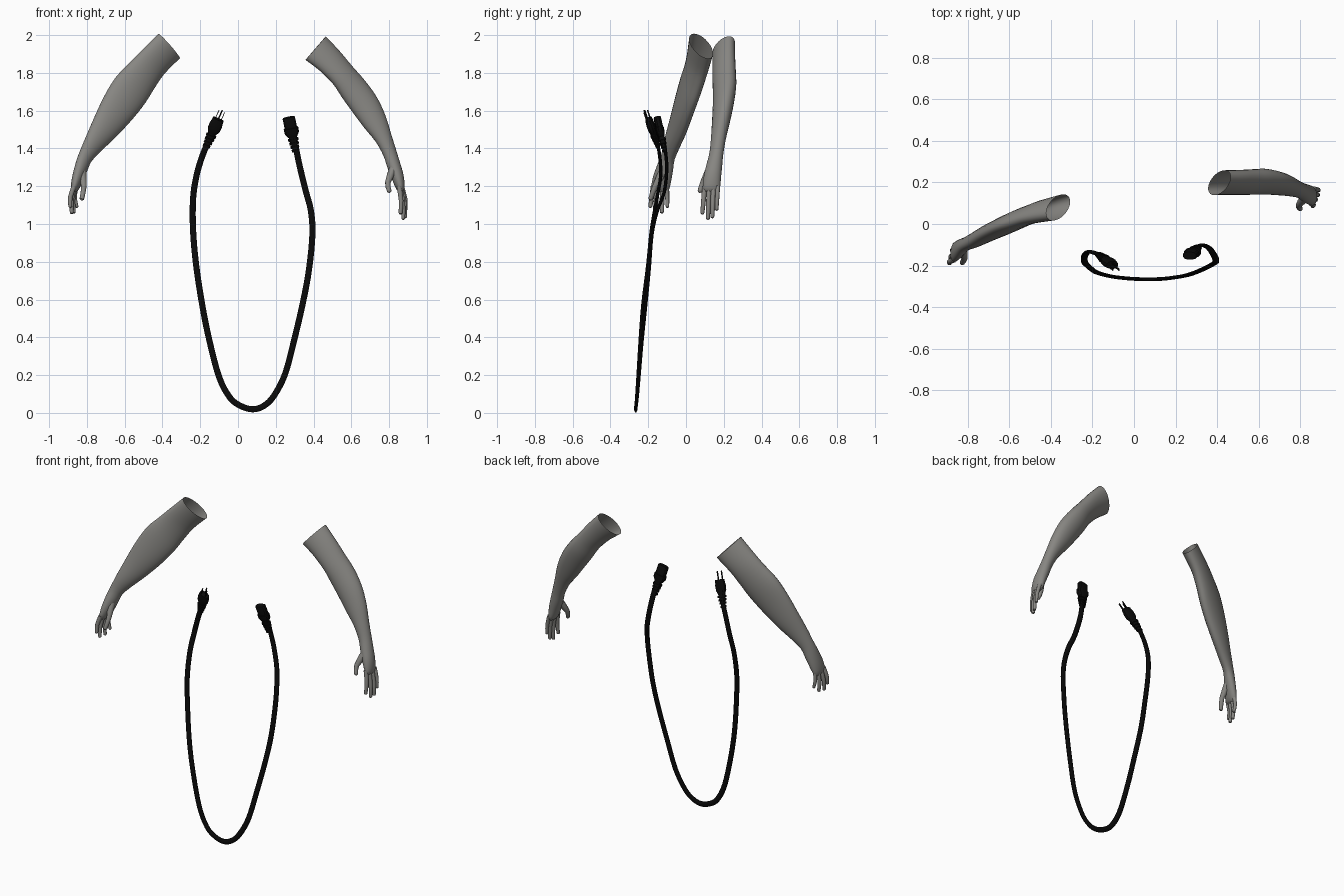
import bpy, bmesh, math
from mathutils import Vector

if "Cube" in bpy.data.objects:
    bpy.data.objects.remove(bpy.data.objects["Cube"])


def material(name, rgb):
    m = bpy.data.materials.new(name)
    m.diffuse_color = (*rgb, 1)
    m.use_nodes = True
    m.node_tree.nodes["Principled BSDF"].inputs["Base Color"].default_value = m.diffuse_color
    return m


SKIN = material("warm_grey", (0.245, 0.24, 0.225))
BLACK = material("black", (0.003, 0.003, 0.003))


def spline(rows, steps):
    """Catmull-Rom interpolation of rows of numbers."""
    out = []
    n = len(rows)
    for i in range(n - 1):
        p = [rows[max(0, min(n - 1, i + k))] for k in (-1, 0, 1, 2)]
        for s in range(steps):
            t = s / steps
            out.append([0.5 * (2 * b + (c - a) * t + (2 * a - 5 * b + 4 * c - d) * t * t
                               + (3 * b - a - 3 * c + d) * t ** 3)
                        for a, b, c, d in zip(*p)])
    out.append(list(rows[-1]))
    return out


def loft(name, rows, sides, mat, steps=3, cap_start=True, cap_end=True, power=1.0, angle=40,
         lean=(0, 0)):
    """Sweep an ellipse along rows of (x, y, z, in-plane radius, depth radius).
    lean slants the ellipse, from the first value at the start to the second at the end."""
    rows = spline(rows, steps) if steps > 1 else rows
    pts = [Vector(r[:3]) for r in rows]
    bm = bmesh.new()
    rings = []
    for i, r in enumerate(rows):
        t = (pts[min(i + 1, len(pts) - 1)] - pts[max(i - 1, 0)]).normalized()
        u = t.cross(Vector((0, 1, 0))).normalized()
        v = t.cross(u)
        slant = lean[0] + (lean[1] - lean[0]) * i / (len(rows) - 1)
        ring = []
        for k in range(sides):
            w = 2 * math.pi * (k + 0.5) / sides
            c, s = math.cos(w), math.sin(w + slant)
            c = math.copysign(abs(c) ** power, c)
            s = math.copysign(abs(s) ** power, s)
            ring.append(bm.verts.new(pts[i] + u * (c * r[3]) + v * (s * r[4])))
        rings.append(ring)
    for a, b in zip(rings, rings[1:]):
        for k in range(sides):
            j = (k + 1) % sides
            bm.faces.new((a[k], a[j], b[j], b[k]))
    if cap_start:
        bm.faces.new(rings[0][::-1])
    if cap_end:
        bm.faces.new(rings[-1])
    bmesh.ops.recalc_face_normals(bm, faces=bm.faces)
    me = bpy.data.meshes.new(name)
    bm.to_mesh(me)
    bm.free()
    me.materials.append(mat)
    ob = bpy.data.objects.new(name, me)
    bpy.context.collection.objects.link(ob)
    bpy.ops.object.select_all(action='DESELECT')
    ob.select_set(True)
    bpy.context.view_layer.objects.active = ob
    bpy.ops.object.shade_smooth_by_angle(angle=math.radians(angle))
    return ob


def digit(name, base, mid, tip, r, root=1.1):
    """A finger: tapered tube with a rounded tip."""
    b, m, t = Vector(base), Vector(mid), Vector(tip)
    d = (t - m).normalized()
    rows = [(*b, r * root, r * root), (*m, r, r), (*(t - d * r), r * 0.85, r * 0.85),
            (*(t - d * r * 0.3), r * 0.6, r * 0.6), (*t, r * 0.15, r * 0.15)]
    loft(name, rows, 10, SKIN, 2)


def hand(side, knuckle, spread, tips, bend, thumb):
    """Four fingers fanned across the knuckles, and a thumb."""
    k = Vector(knuckle)
    for i, (n, tip) in enumerate(zip(("index", "middle", "ring", "little"), tips)):
        base = k + Vector(spread) * (i - 1.5)
        mid = base.lerp(Vector(tip), 0.5) + Vector((bend, 0, 0))
        digit(f"{side}_{n}_finger", base, mid, tip, 0.0125 if i < 3 else 0.011)
    digit(f"{side}_thumb", *thumb, 0.015, 1.6)


# Forearms with palms, open at the upper end
left_arm = [
    (-.365, .08, 1.942, .087, .064), (-.45, .062, 1.857, .087, .058),
    (-.508, .043, 1.787, .094, .055), (-.569, .017, 1.709, .104, .054),
    (-.632, -.012, 1.617, .097, .051), (-.70, -.043, 1.516, .078, .047),
    (-.759, -.073, 1.431, .057, .042), (-.807, -.095, 1.356, .040, .036),
    (-.829, -.11, 1.30, .036, .043), (-.849, -.126, 1.24, .031, .049),
    (-.864, -.137, 1.19, .022, .047), (-.870, -.141, 1.17, .009, .032)]
right_arm = [
    (.411, .199, 1.931, .083, .060), (.481, .200, 1.868, .075, .060),
    (.556, .202, 1.786, .070, .062), (.611, .204, 1.715, .076, .062),
    (.672, .197, 1.63, .076, .056), (.725, .185, 1.54, .065, .048),
    (.770, .172, 1.455, .046, .040), (.804, .161, 1.375, .037, .037),
    (.825, .150, 1.31, .036, .042), (.845, .140, 1.25, .033, .046),
    (.860, .134, 1.19, .023, .045), (.866, .132, 1.17, .009, .030)]
loft("left_forearm", left_arm, 24, SKIN, 3, cap_start=False, lean=(-.55, -.2))
loft("right_forearm", right_arm, 24, SKIN, 3, cap_start=False, lean=(-.5, .1))

# Fingers and thumbs
hand("left", (-.862, -.137, 1.20), (.004, .024, 0),
     [(-.888, -.190, 1.085), (-.880, -.167, 1.052), (-.868, -.128, 1.055), (-.852, -.098, 1.085)],
     -.010, [(-.826, -.122, 1.275), (-.816, -.163, 1.20), (-.828, -.190, 1.125)])
hand("right", (.860, .134, 1.20), (.005, .023, 0),
     [(.860, .086, 1.05), (.875, .116, 1.022), (.885, .139, 1.030), (.890, .162, 1.07)],
     .007, [(.822, .128, 1.29), (.793, .090, 1.22), (.802, .070, 1.165)])

# Flat hanging cord
path = [
    (-.163, -.150, 1.425), (-.196, -.137, 1.34), (-.222, -.135, 1.245), (-.238, -.155, 1.13),
    (-.238, -.183, .97), (-.222, -.202, .785), (-.190, -.228, .575), (-.153, -.242, .39),
    (-.100, -.254, .19), (-.042, -.261, .08), (.016, -.265, .036), (.080, -.266, .019),
    (.138, -.264, .038), (.190, -.258, .09), (.249, -.248, .205), (.296, -.233, .38),
    (.344, -.212, .585), (.376, -.195, .76), (.394, -.180, .945), (.386, -.152, 1.07),
    (.360, -.115, 1.17), (.328, -.102, 1.30), (.305, -.112, 1.41)]
loft("cord", [(*p, .017, .009) for p in path], 10, BLACK, 4)


def end_fitting(name, base, tip, profile, power):
    """Moulded cord end: profile of (distance 0-1, width, depth) along an axis."""
    b, t = Vector(base), Vector(tip)
    rows = [(*b.lerp(t, f), w, d) for f, w, d in profile]
    loft(name, rows, 12, BLACK, 1, power=power, angle=30)


def relief(end, count=4):
    """Ridged strain relief profile from the cord to the body."""
    out = []
    for i in range(count):
        f, r = end * i / count, .016 + .0025 * i
        out += [(f, r + .005, r - .003), (f + end * .55 / count, r + .005, r - .003),
                (f + end * .56 / count, r - .001, r - .007),
                (f + end * .98 / count, r - .001, r - .007)]
    return out


# Mains plug with three pins
plug_base, plug_tip = Vector((-.168, -.148, 1.41)), Vector((-.104, -.198, 1.555))
end_fitting("plug_body", plug_base, plug_tip,
            relief(.48) + [(.5, .024, .018), (.62, .035, .021), (.8, .036, .022),
                           (.86, .033, .021), (1, .031, .019)], .8)
axis = (plug_tip - plug_base).normalized()
across = axis.cross(Vector((0, 1, 0))).normalized()
up = axis.cross(across)
for n, o, w, d in (("left", across * .016 + up * .008, .002, .006),
                   ("right", across * -.016 + up * .008, .002, .006),
                   ("ground", up * -.010, .004, .004)):
    s = plug_tip + o
    loft(f"{n}_pin", [(*(s - axis * .01), w, d), (*(s + axis * .05), w, d)], 8, BLACK, 1)

# Appliance connector
end_fitting("connector_body", (.306, -.112, 1.385), (.268, -.153, 1.565),
            relief(.42) + [(.44, .026, .018), (.55, .039, .022), (.68, .040, .023),
                           (.69, .034, .020), (.97, .034, .020), (1, .031, .018)], .7)
